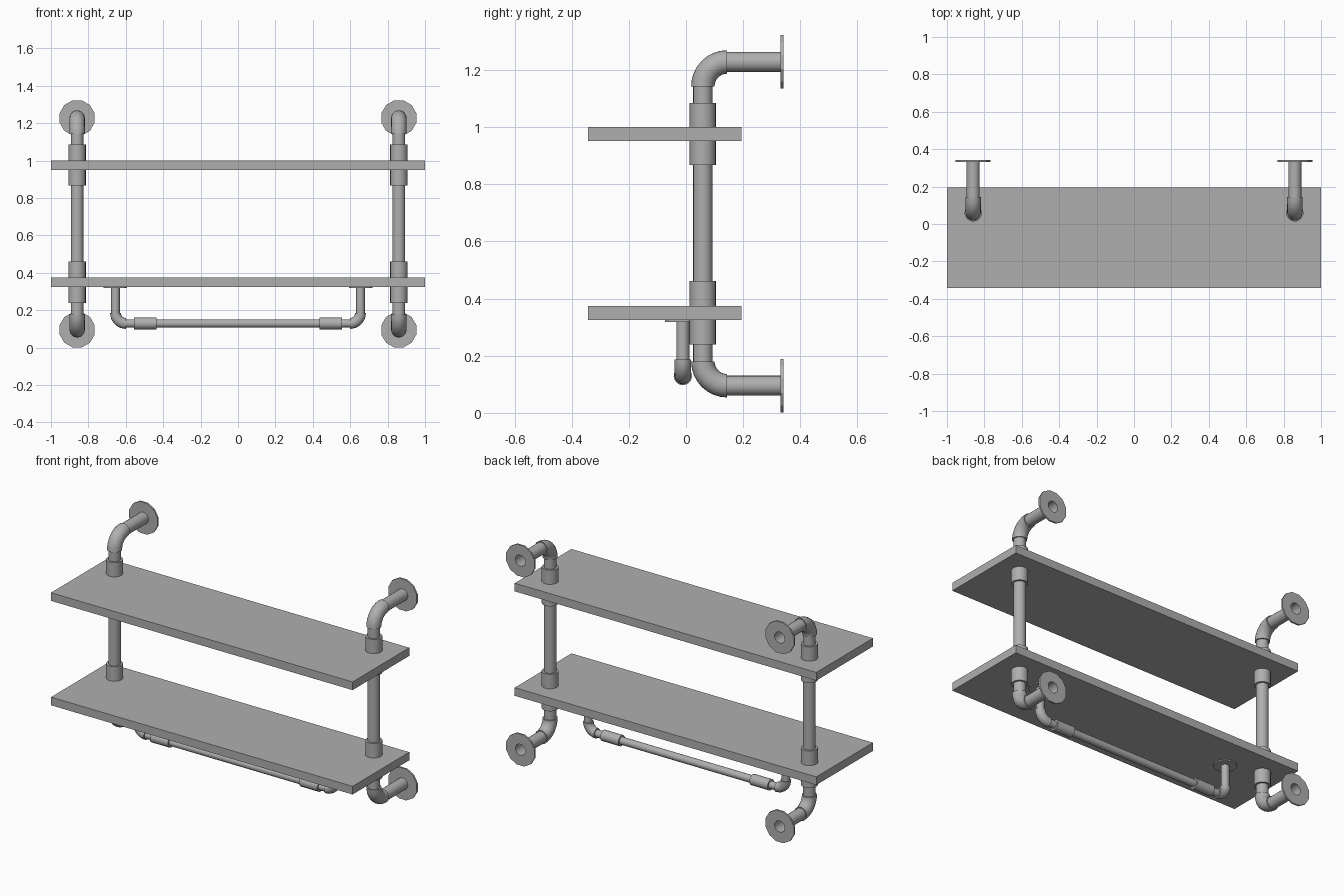
import bpy, bmesh
from math import sin, cos, pi
from mathutils import Vector

if "Cube" in bpy.data.objects:
    bpy.data.objects.remove(bpy.data.objects["Cube"])

PX, PY = 0.86, 0.059          # upright pipe position
BX, BY, BZ = 0.655, -0.011, 0.129   # towel bar position

grey = bpy.data.materials.new("dark_grey")
grey.diffuse_color = (0.43, 0.43, 0.43, 1)
grey.use_nodes = True
grey.node_tree.nodes["Principled BSDF"].inputs["Base Color"].default_value = grey.diffuse_color


def finish(name, bm, mirror=False, smooth=True):
    bmesh.ops.recalc_face_normals(bm, faces=bm.faces[:])
    me = bpy.data.meshes.new(name)
    bm.to_mesh(me)
    bm.free()
    me.materials.append(grey)
    ob = bpy.data.objects.new(name, me)
    bpy.context.collection.objects.link(ob)
    if smooth:
        bpy.ops.object.select_all(action='DESELECT')
        ob.select_set(True)
        bpy.context.view_layer.objects.active = ob
        bpy.ops.object.shade_smooth_by_angle(angle=0.6)
    if mirror:
        m = ob.modifiers.new("Mirror", 'MIRROR')
        m.use_axis[0] = True
        m.use_mirror_merge = False
    return ob


def sweep(name, path, r, side, sides=20, cap=True, mirror=True):
    """Tube along (point, tangent) pairs lying in the plane normal to side."""
    bm = bmesh.new()
    b = Vector(side)
    rings = []
    for p, t in path:
        c = Vector(t).normalized().cross(b)
        rings.append([bm.verts.new(Vector(p) + r * (cos(a) * b + sin(a) * c))
                      for a in (2 * pi * i / sides for i in range(sides))])
    for r0, r1 in zip(rings, rings[1:]):
        for i in range(sides):
            j = (i + 1) % sides
            bm.faces.new((r0[i], r0[j], r1[j], r1[i]))
    if cap:
        bm.faces.new(rings[0])
        bm.faces.new(rings[-1])
    return finish(name, bm, mirror)


def tube(name, p, q, r, side, **kw):
    t = Vector(q) - Vector(p)
    return sweep(name, [(p, t), (q, t)], r, side, **kw)


def arc(start, d0, d1, rad, n=8):
    """Quarter bend leaving along d0 and arriving along d1."""
    s, d0, d1 = Vector(start), Vector(d0), Vector(d1)
    return [(s + rad * (sin(a) * d0 + (1 - cos(a)) * d1), cos(a) * d0 + sin(a) * d1)
            for a in (pi / 2 * i / n for i in range(n + 1))]


def flange(name, center, axis, r, hole, thick, sides=12):
    """Flat disc with a round hole."""
    bm = bmesh.new()
    w = Vector(axis)
    u = Vector((1, 0, 0))
    v = w.cross(u)
    rings = []
    for rad, h in ((r, 0), (r, thick), (hole, thick), (hole, 0)):
        rings.append([bm.verts.new(Vector(center) + w * h + rad * (cos(a) * u + sin(a) * v))
                      for a in (2 * pi * (i + .5) / sides for i in range(sides))])
    for k in range(4):
        r0, r1 = rings[k], rings[(k + 1) % 4]
        for i in range(sides):
            j = (i + 1) % sides
            bm.faces.new((r0[i], r0[j], r1[j], r1[i]))
    return finish(name, bm, True, False)


# Shelves, with pipe couplings passing through them
for label, z0, z1, c0, c1 in (("upper", 0.951, 1.0, 0.868, 1.085),
                              ("lower", 0.325, 0.374, 0.239, 0.461)):
    bm = bmesh.new()
    bmesh.ops.create_cube(bm, size=1)
    for v in bm.verts:
        v.co = (v.co.x * 2, v.co.y * 0.537 - 0.0745, (z0 + z1) / 2 + v.co.z * (z1 - z0))
    finish(label + "_shelf", bm, smooth=False)
    tube(label + "_coupling", (PX, PY, c0), (PX, PY, c1), 0.046, (1, 0, 0))

# Upright pipes
tube("upright_pipe", (PX, PY, 0.16), (PX, PY, 1.17), 0.034, (1, 0, 0))

# Wall brackets: elbow, open stub pipe and flange
for label, zc, s in (("upper", 1.228, 1), ("lower", 0.095, -1)):
    sweep(label + "_elbow", arc((PX, PY, zc - s * 0.085), (0, 0, s), (0, 1, 0), 0.085),
          0.041, (1, 0, 0))
    tube(label + "_wall_pipe", (PX, 0.13, zc), (PX, 0.338, zc), 0.035, (1, 0, 0), cap=False)
    flange(label + "_wall_flange", (PX, 0.331, zc), (0, 1, 0), 0.097, 0.034, 0.01)

# Towel bar hanging under the lower shelf
side = (0, 1, 0)
tube("bar_hanger", (BX, BY, 0.17), (BX, BY, 0.325), 0.023, side)
flange("bar_flange", (BX, BY, 0.318), (0, 0, 1), 0.065, 0.02, 0.007)
sweep("bar_elbow", arc((BX, BY, BZ + 0.057), (0, 0, -1), (-1, 0, 0), 0.057), 0.029, side)
tube("bar_coupling", (0.435, BY, BZ), (0.555, BY, BZ), 0.032, side)
tube("towel_bar", (-0.61, BY, BZ), (0.61, BY, BZ), 0.022, side, mirror=False)
